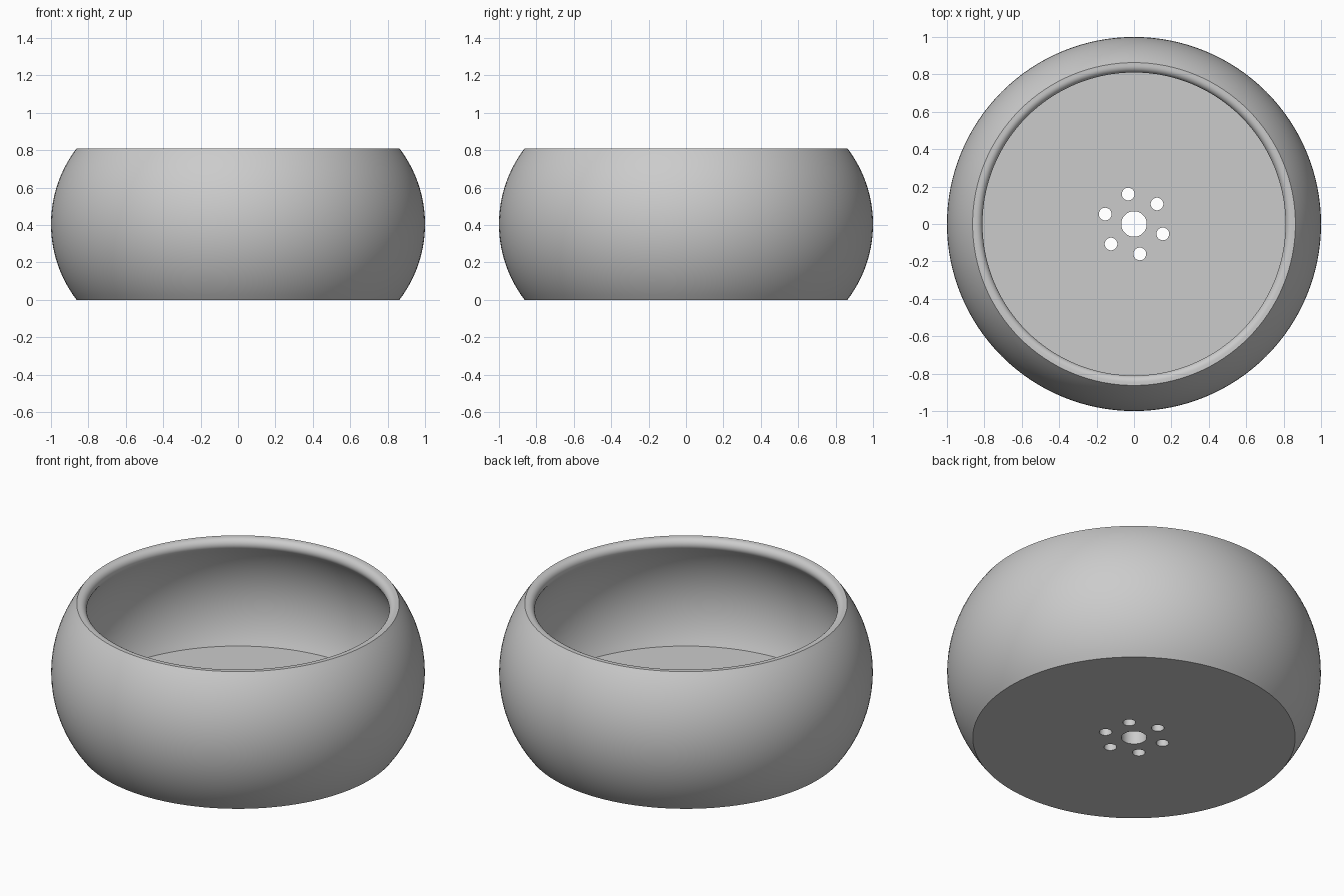
import bpy, bmesh
from math import sin, cos, asin, atan2, sqrt, pi, radians
from mathutils import Matrix, Vector

cube = bpy.data.objects.get("Cube")
if cube:
    bpy.data.objects.remove(cube, do_unlink=True)

HEIGHT, RIM, LIP, FLOOR = 0.81, 0.863, 0.81, 0.152
MID = HEIGHT / 2
OUTER = (MID ** 2 + (1 - RIM) ** 2) / (2 * (1 - RIM))   # outer wall arc radius
INNER = OUTER - 0.071                                   # inner wall arc radius
CX = 1 - OUTER                                          # shared arc centre


def arc(cx, cz, r, a0, a1, n):
    return [(cx + r * cos(a0 + (a1 - a0) * i / n), cz + r * sin(a0 + (a1 - a0) * i / n))
            for i in range(n + 1)]


def cylinder(bm, x, y, r, sides):
    bmesh.ops.create_cone(bm, cap_ends=True, segments=sides, radius1=r, radius2=r,
                          depth=1, matrix=Matrix.Translation((x, y, 0)))


# Lip fillet radius that touches the rim plane, the lip and the inner wall
p = LIP - CX
b = 2 * (MID + INNER - p)
fillet = (b - sqrt(b * b - 4 * (p * p + MID * MID - INNER ** 2))) / 2
fx, fz = LIP + fillet, HEIGHT - fillet
touch = atan2(fz - MID, fx - CX)

# Cross-section: bottom centre, outer wall, rounded lip, inner wall, floor centre
half = asin(MID / OUTER)
profile = [(0, 0)]
profile += arc(CX, MID, OUTER, -half, half, 28)
profile += arc(fx, fz, fillet, pi / 2, pi + touch, 10)
profile += arc(CX, MID, INNER, touch, asin((FLOOR - MID) / INNER), 24)[1:]
profile += [(0, FLOOR)]

# Bowl body, lathed around z
bm = bmesh.new()
verts = [bm.verts.new((x, 0, z)) for x, z in profile]
edges = [bm.edges.new(pair) for pair in zip(verts, verts[1:])]
bmesh.ops.spin(bm, geom=verts + edges, cent=(0, 0, 0), axis=(0, 0, 1),
               angle=2 * pi, steps=128, use_merge=True)
bmesh.ops.remove_doubles(bm, verts=bm.verts, dist=1e-5)
# Merge the flat base and floor discs into single faces
axis = [v for v in bm.verts if Vector((v.co.x, v.co.y)).length < 1e-4]
bmesh.ops.dissolve_verts(bm, verts=axis)
bmesh.ops.recalc_face_normals(bm, faces=bm.faces)
mesh = bpy.data.meshes.new("planter_bowl")
bm.to_mesh(mesh)
bm.free()
bowl = bpy.data.objects.new("planter_bowl", mesh)
bpy.context.collection.objects.link(bowl)

# Drain holes: one in the centre and a ring of six
bm = bmesh.new()
cylinder(bm, 0, 0, 0.068, 48)
for i in range(6):
    a = radians(41 + 60 * i)
    cylinder(bm, 0.163 * cos(a), 0.163 * sin(a), 0.034, 32)
cut_mesh = bpy.data.meshes.new("drain_hole_cutter")
bm.to_mesh(cut_mesh)
bm.free()
cutter = bpy.data.objects.new("drain_hole_cutter", cut_mesh)
cutter.hide_render = True
bpy.context.collection.objects.link(cutter)

bpy.ops.object.select_all(action="DESELECT")
bowl.select_set(True)
bpy.context.view_layer.objects.active = bowl
cut = bowl.modifiers.new("drain_holes", "BOOLEAN")
cut.operation, cut.solver, cut.object = "DIFFERENCE", "EXACT", cutter
bpy.ops.object.modifier_apply(modifier=cut.name)
bpy.data.objects.remove(cutter, do_unlink=True)

# One plain grey material
grey = bpy.data.materials.new("light_grey")
grey.use_nodes = True
color = (0.6, 0.6, 0.6, 1)
grey.diffuse_color = color
grey.node_tree.nodes["Principled BSDF"].inputs["Base Color"].default_value = color
bowl.data.materials.clear()
bowl.data.materials.append(grey)
bpy.ops.object.shade_smooth_by_angle(angle=radians(30))
